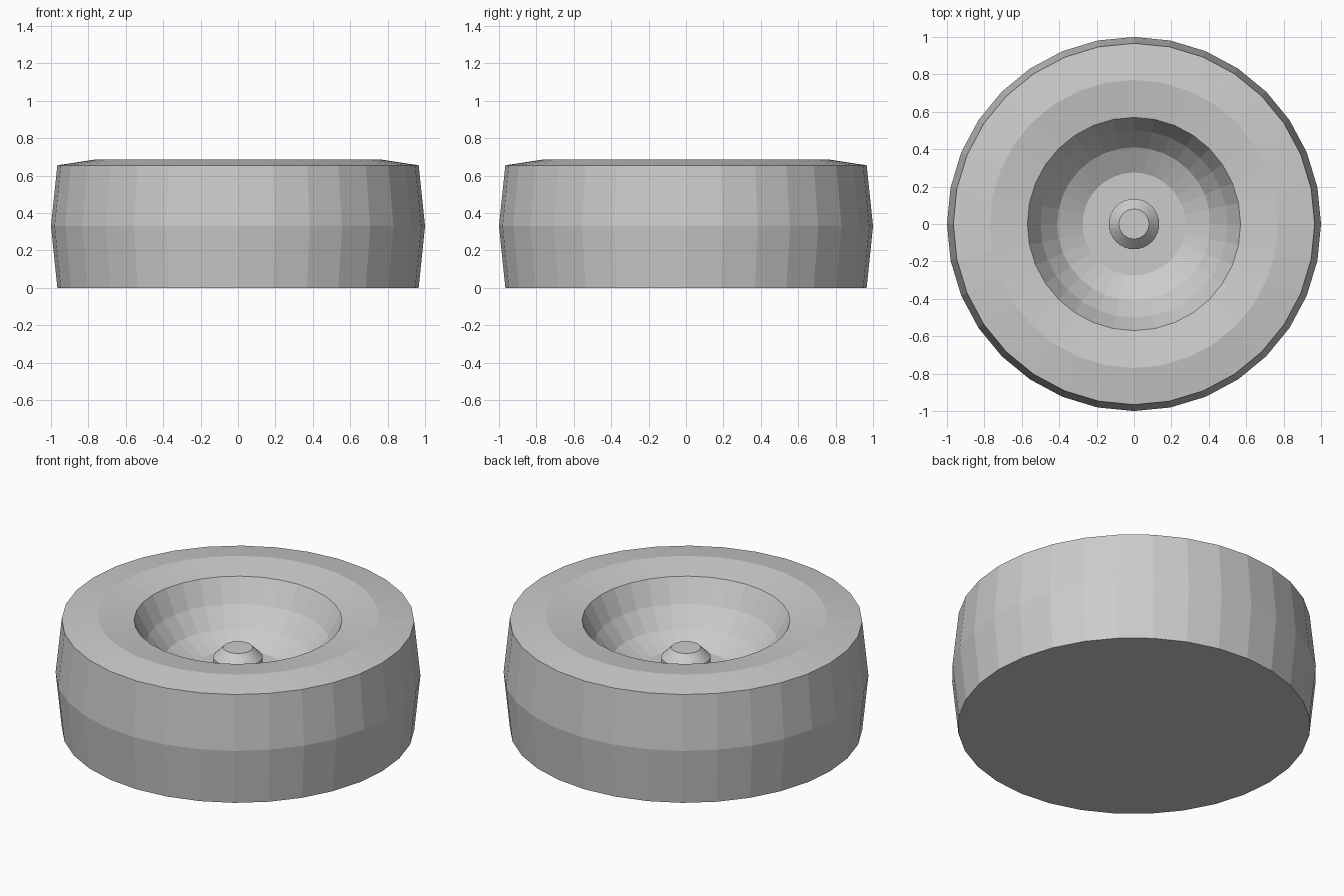
import bpy, bmesh
from math import sin, cos, tau

if "Cube" in bpy.data.objects:
    bpy.data.objects.remove(bpy.data.objects["Cube"])

SIDES = 32


def lathe(name, profile, sides=SIDES):
    """Revolve (radius, z) points about z and cap both ends with flat faces."""
    bm = bmesh.new()
    rings = [[bm.verts.new((r * cos(tau * i / sides), r * sin(tau * i / sides), z))
              for i in range(sides)] for r, z in profile]
    for a, b in zip(rings, rings[1:]):
        for i in range(sides):
            j = (i + 1) % sides
            bm.faces.new((a[i], a[j], b[j], b[i]))
    bm.faces.new(rings[0][::-1])
    bm.faces.new(rings[-1])
    mesh = bpy.data.meshes.new(name)
    bm.to_mesh(mesh)
    bm.free()
    obj = bpy.data.objects.new(name, mesh)
    bpy.context.collection.objects.link(obj)
    return obj


# Tyre with bulged tread, raised sidewall and dished rim
lathe("wheel", [(0.966, 0), (1.0, 0.33), (0.966, 0.655), (0.77, 0.685),
                (0.57, 0.655), (0.50, 0.52), (0.41, 0.41), (0.275, 0.34)])

# Chamfered hub cap standing on the rim floor
lathe("hub_cap", [(0.135, 0.335), (0.135, 0.435), (0.08, 0.49)])
